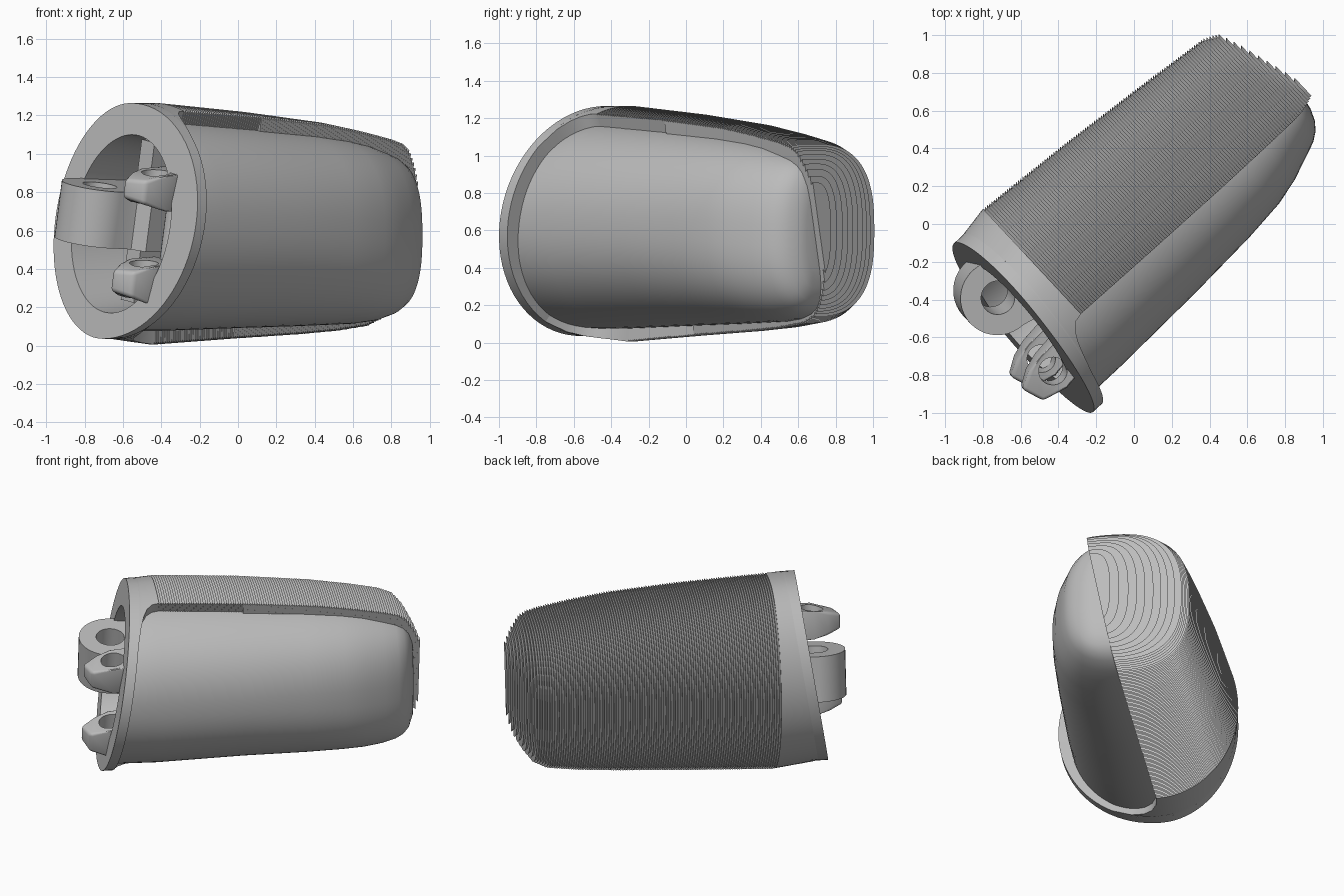
import bpy, bmesh
from math import sin, cos, pi, radians
from mathutils import Matrix

cube = bpy.data.objects.get("Cube")
if cube:
    bpy.data.objects.remove(cube, do_unlink=True)

grey = bpy.data.materials.new("plain grey")
grey.use_nodes = True
COLOUR = (0.5, 0.5, 0.5, 1)
grey.diffuse_color = COLOUR
grey.node_tree.nodes["Principled BSDF"].inputs["Base Color"].default_value = COLOUR

# Body frame: u along the finger, v towards the ribbed back, z up.
# Hinge frame: the same, rolled a little about the finger and raised to its axis.
BODY = Matrix.Rotation(radians(43), 4, 'Z')
HINGE = Matrix.Translation((0, 0, 0.635)) @ BODY @ Matrix.Rotation(radians(10.8), 4, 'X')


def finish(bm, name, frame):
    bmesh.ops.recalc_face_normals(bm, faces=bm.faces)
    mesh = bpy.data.meshes.new(name)
    bm.to_mesh(mesh)
    bm.free()
    mesh.transform(frame)
    mesh.materials.append(grey)
    ob = bpy.data.objects.new(name, mesh)
    bpy.context.collection.objects.link(ob)
    return ob


def smooth(ob, angle):
    bpy.ops.object.select_all(action='DESELECT')
    bpy.context.view_layer.objects.active = ob
    ob.select_set(True)
    bpy.ops.object.shade_smooth_by_angle(angle=radians(angle))


def loft(bm, rings):
    """Skin closed rings of equal length and cap both ends."""
    loops = [[bm.verts.new(c) for c in ring] for ring in rings]
    n = len(loops[0])
    for a, b in zip(loops, loops[1:]):
        for i in range(n):
            j = (i + 1) % n
            bm.faces.new((a[i], a[j], b[j], b[i]))
    bm.faces.new(loops[0])
    bm.faces.new(loops[-1])


def power(x, n):
    return abs(x) ** (2 / n) * (1 if x >= 0 else -1)


def lerp_table(table, u):
    for r, s in zip(table, table[1:]):
        if u <= s[0]:
            t = max(0, (u - r[0]) / (s[0] - r[0]))
            return [x + (y - x) * t for x, y in zip(r[1:], s[1:])]
    return table[-1][1:]


def point(t, sect, n):
    """Egg-shaped section: centre v, back reach, pad reach, centre z, half height."""
    v0, back, pad, zc, b = sect
    c = power(cos(t), n)
    return v0 + c * (back if c > 0 else pad), zc + b * power(sin(t), n)


def cut(u, z):
    """Leaning plane between smooth pad and ribbed back."""
    return -0.045 - 0.035 * (u + 0.53) - 0.19 * (z - 0.635)


def mouth(v, z):
    """Slanted plane of the open end."""
    return -0.805 + 0.16 * (z - 0.635) + 0.06 * v


# u, centre v, back reach, pad reach, centre z, half height
SHELL = [(-0.53, 0.08, 0.524, 0.66, 0.635, 0.63), (0, 0.06, 0.505, 0.62, 0.629, 0.593),
         (0.47, 0.03, 0.488, 0.58, 0.615, 0.555), (0.72, 0.015, 0.477, 0.53, 0.603, 0.525),
         (0.92, 0, 0.47, 0.48, 0.595, 0.492), (1.0, -0.02, 0.45, 0.43, 0.6, 0.463),
         (1.05, -0.05, 0.34, 0.38, 0.605, 0.42), (1.1, -0.09, 0.21, 0.32, 0.6, 0.34),
         (1.15, -0.14, 0.07, 0.25, 0.6, 0.22)]
# u, pad edge, centre z, half height
PAD = [(-0.55, 0.503, 0.63, 0.555), (0, 0.488, 0.62, 0.53), (0.4, 0.468, 0.608, 0.508),
       (0.635, 0.445, 0.598, 0.49), (0.78, 0.41, 0.588, 0.475), (0.9, 0.365, 0.578, 0.452),
       (0.99, 0.33, 0.576, 0.424), (1.04, 0.295, 0.576, 0.393), (1.075, 0.25, 0.576, 0.35),
       (1.1, 0.19, 0.576, 0.28), (1.108, 0.15, 0.576, 0.2)]
FLANGE = (0.07, 0.505, 0.65, 0.65, 0.615)


# ---- Core: pocket, lip, flange and smooth pad in one skin
def ring(sect, u=None, shift=0.0, n=2.0):
    pts = [point(2 * pi * i / 80, sect, n) for i in range(80)]
    return [(mouth(v, z) + shift if u is None else u, v, z) for v, z in pts]


def core_section(u):
    v0, back = lerp_table(SHELL, u)[:2]
    edge, zc, b = lerp_table(PAD, u)
    return v0, back * 0.86, edge + v0, zc, b


rings = [ring((0.02, 0.2, 0.2, 0.635, 0.25), u=-0.1), ring((0.03, 0.34, 0.34, 0.635, 0.38), u=-0.2),
         ring((0.03, 0.4, 0.4, 0.635, 0.465)), ring(FLANGE), ring(FLANGE, shift=0.065),
         ring(core_section(-0.6), shift=0.066, n=2.1)]
rings += [ring(core_section(row[0]), u=row[0], n=2.2 + 0.3 * max(0, row[0])) for row in PAD]
bm = bmesh.new()
loft(bm, rings)
smooth(finish(bm, "fingertip_core", BODY), 40)


# ---- Back part of a section, clipped by the leaning plane
def arc(u, sect, n, extra=0.0, count=56):
    ends = []
    for side in (-1, 1):
        lo, hi = 0, pi
        for _ in range(24):
            mid = (lo + hi) / 2
            v, z = point(side * mid, sect, n)
            if v >= cut(u, z) - extra:
                lo = mid
            else:
                hi = mid
        ends.append(side * lo)
    return [point(ends[0] + (ends[1] - ends[0]) * i / count, sect, n) for i in range(count + 1)]


def band(outer, sect, inner):
    v0, zc = sect[0], sect[3]
    return outer + [(v0 + (v - v0) * inner, zc + (z - zc) * inner) for v, z in reversed(outer)]


# ---- Smooth collar behind the flange, filleted into it on the pad side
START = SHELL[0][1:]
rings = []
for t, extra in ((0, 0.3), (0.08, 0.18), (0.2, 0.1), (0.38, 0.045), (0.65, 0.01), (1, 0)):
    sect = [x + (y - x) * t for x, y in zip(FLANGE, START)]
    pts = band(arc(-0.53, sect, 2, extra), sect, 0.83)
    rings.append([((mouth(v, z) + 0.065) * (1 - t) - 0.53 * t, v, z) for v, z in pts])
bm = bmesh.new()
loft(bm, rings)
smooth(finish(bm, "collar", BODY), 30)

# ---- Ribbed shell: a stack of saw-tooth layers, squarer towards the tip
PITCH = 0.015
bm = bmesh.new()
u = -0.53
while u < 1.14:
    v0, back, pad, zc, b = lerp_table(SHELL, u)
    square = 2.05 + 0.65 * min(1, (u + 0.53) / 1.4)
    rings = []
    for step, inset in ((0, 0.012), (PITCH, 0)):
        sect = (v0, back - inset, pad - inset, zc, b - inset)
        pts = arc(u, sect, square)
        if u < 0:
            pts = band(pts, sect, 0.83)
        rings.append([(u + step, v, z) for v, z in pts])
    loft(bm, rings)
    u += PITCH
finish(bm, "ribbed_shell", BODY)


# ---- Hinge parts inside the mouth
def prism(name, outline, low, high, taper=None):
    """Extrude an outline upwards; taper(u) narrows the height around its middle."""
    mid, half = (low + high) / 2, (high - low) / 2
    bm = bmesh.new()
    loft(bm, [[(u, p, mid + s * half * (taper(u) if taper else 1)) for u, p in outline]
              for s in (-1, 1)])
    return finish(bm, name, HINGE)


def circle(u, p, r, n=32):
    return [(u + r * cos(2 * pi * i / n), p + r * sin(2 * pi * i / n)) for i in range(n)]


def modify(ob, kind, **settings):
    bpy.context.view_layer.objects.active = ob
    mod = ob.modifiers.new(kind.lower(), kind)
    for key, value in settings.items():
        setattr(mod, key, value)
    bpy.ops.object.modifier_apply(modifier=mod.name)


def drill(ob, u, p, r, low, high):
    cutter = prism("hole_cutter", circle(u, p, r), low, high)
    cutter.hide_render = True
    modify(ob, 'BOOLEAN', operation='DIFFERENCE', object=cutter, solver='EXACT')
    bpy.data.objects.remove(cutter, do_unlink=True)
    smooth(ob, 35)


# Large knuckle: round nose running back into an arm
nose = [(-0.793 - 0.2 * sin(pi * i / 20), 0.24 + 0.2 * cos(pi * i / 20)) for i in range(21)]
knuckle = prism("large_knuckle", nose + [(-0.72, 0.02), (-0.68, -0.05), (-0.15, -0.05),
                                         (-0.15, 0.36), (-0.6, 0.42)], -0.14, 0.16)
drill(knuckle, -0.793, 0.24, 0.09, -0.3, 0.3)

# Pair of small wedge-nosed lugs
LUG = [(-0.99, -0.31), (-1.03, -0.19), (-0.94, -0.14), (-0.85, -0.12), (-0.66, -0.1),
       (-0.66, -0.31), (-0.85, -0.34)]
for name, low, high in (("upper_lug", 0.12, 0.33), ("lower_lug", -0.38, -0.15)):
    lug = prism(name, LUG, low, high, lambda u: min(1, 1 + (u + 0.85) * 3))
    modify(lug, 'BEVEL', width=0.02, segments=3)
    drill(lug, -0.845, -0.222, 0.075, low - 0.1, high + 0.1)

# Post and upright web tying the hinge to the pocket
smooth(prism("lug_post", circle(-0.66, -0.2, 0.04, 16), -0.4, 0.4), 35)
prism("hinge_web", [(-0.67, 0.0), (-0.67, 0.1), (-0.15, 0.1), (-0.15, 0.0)], -0.42, 0.43)
